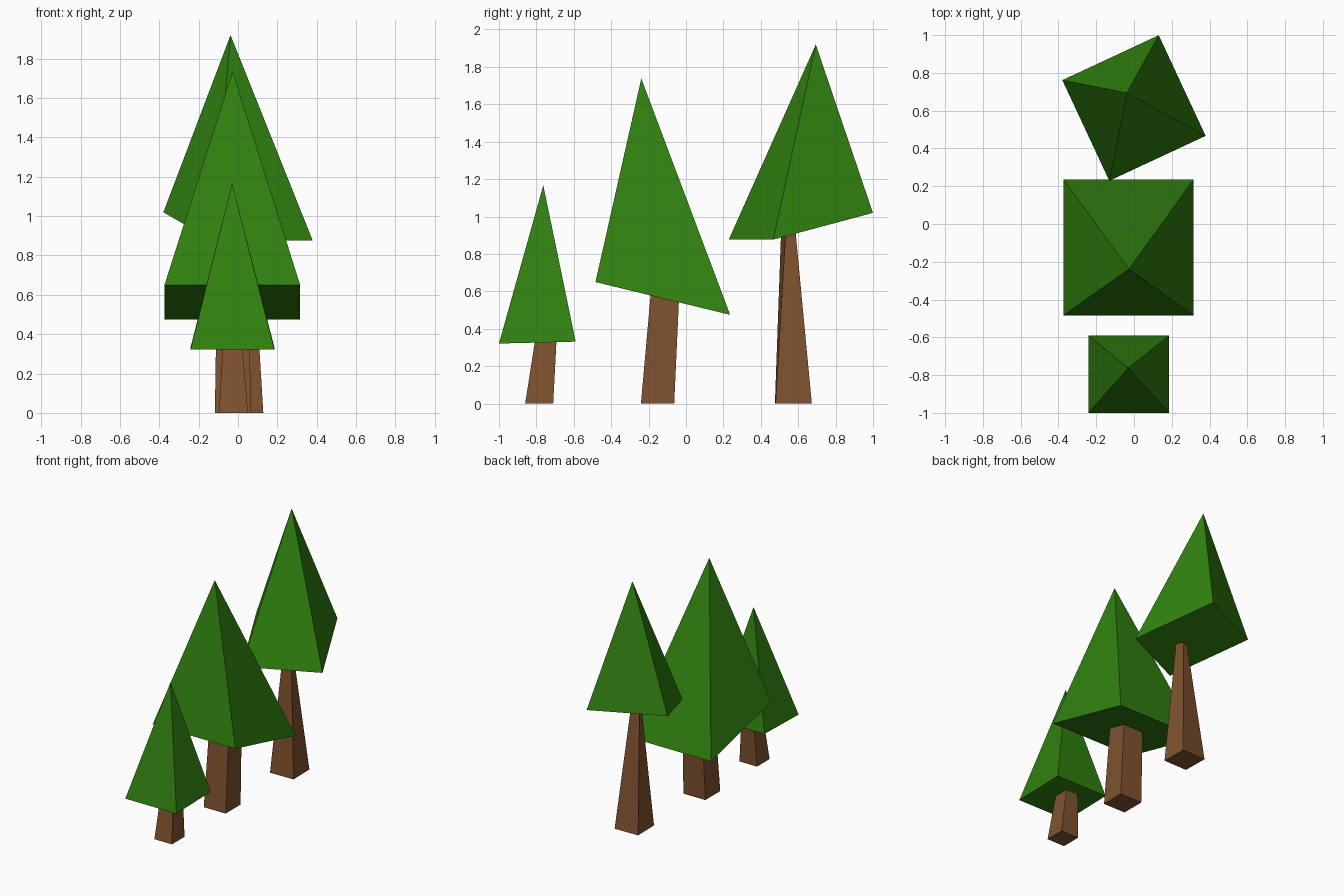
import bpy, math

if "Cube" in bpy.data.objects:
    bpy.data.objects.remove(bpy.data.objects["Cube"])


def material(name, rgb):
    m = bpy.data.materials.new(name)
    m.diffuse_color = (*rgb, 1)
    m.use_nodes = True
    m.node_tree.nodes["Principled BSDF"].inputs["Base Color"].default_value = m.diffuse_color
    return m


GREEN = material("leaf green", (0.03, 0.22, 0.005))
BROWN = material("bark brown", (0.215, 0.085, 0.029))


def build(name, verts, faces, mat):
    me = bpy.data.meshes.new(name)
    me.from_pydata(verts, [], faces)
    me.materials.append(mat)
    ob = bpy.data.objects.new(name, me)
    bpy.context.collection.objects.link(ob)


def square(x, y, z, sx, sy, angle=0, rise=0):
    """Rotated rectangle; its back edge is raised by rise over the front edge."""
    c, s = math.cos(math.radians(angle)), math.sin(math.radians(angle))
    pts = []
    for u, v in ((-.5, -.5), (.5, -.5), (.5, .5), (-.5, .5)):
        a, b = u * sx, v * sy
        pts.append((x + a * c - b * s, y + a * s + b * c, z + v * rise))
    return pts


def tree(name, base, apex, foot, top):
    # pyramid foliage with tilted base
    sides = [(i, (i + 1) % 4, 4) for i in range(4)]
    build(name + "_foliage", square(*base) + [apex], [(3, 2, 1, 0)] + sides, GREEN)
    # leaning, tapered trunk
    walls = [(i, (i + 1) % 4, (i + 1) % 4 + 4, i + 4) for i in range(4)]
    build(name + "_trunk", square(*foot) + square(*top),
          [(3, 2, 1, 0), (4, 5, 6, 7)] + walls, BROWN)


tree("small_tree",
     (-0.028, -0.795, 0.326, 0.427, 0.41, 0, 0.01), (-0.03, -0.763, 1.167),
     (-0.023, -0.785, 0, 0.147, 0.15), (-0.028, -0.75, 0.335, 0.1, 0.115))

tree("middle_tree",
     (-0.029, -0.124, 0.562, 0.69, 0.72, 0, -0.175), (-0.027, -0.239, 1.738),
     (-0.026, -0.152, 0, 0.183, 0.178), (-0.026, -0.113, 0.578, 0.165, 0.153))

tree("tall_tree",
     (0, 0.614, 0.948, 0.563, 0.588, 25, 0.143), (-0.038, 0.694, 1.92),
     (0.03, 0.574, 0, 0.194, 0.194, 1), (0.034, 0.547, 0.92, 0.058, 0.058, 25))
